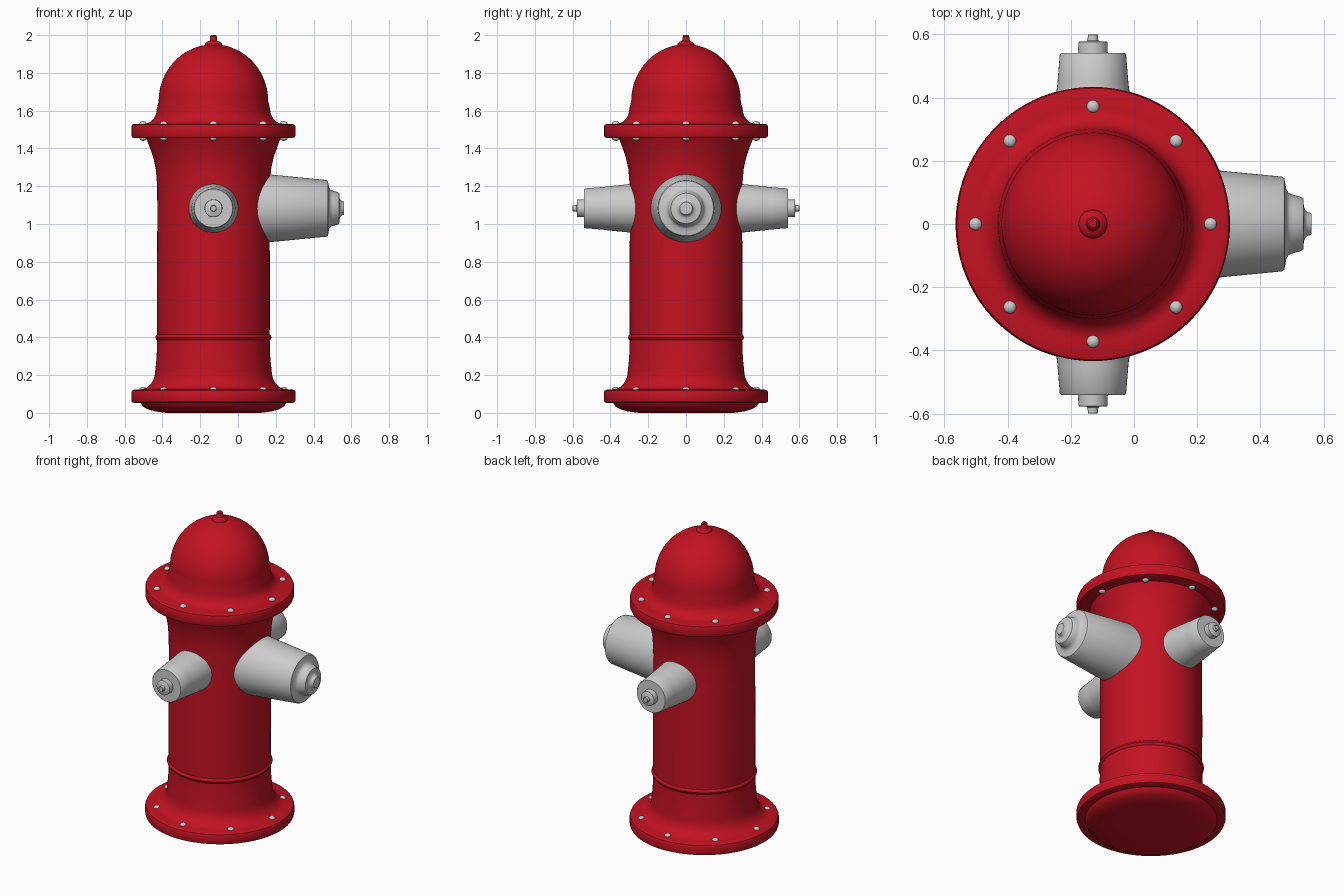
import bpy, bmesh
from math import pi, sin, cos, radians
from mathutils import Matrix, Vector

if "Cube" in bpy.data.objects:
    bpy.data.objects.remove(bpy.data.objects["Cube"])

CX = -0.13          # vertical axis of the hydrant
NOZZLE_Z = 1.083

red = bpy.data.materials.new("red_paint")
red.diffuse_color = (0.55, 0.006, 0.016, 1)
red.use_nodes = True
red.node_tree.nodes["Principled BSDF"].inputs["Base Color"].default_value = red.diffuse_color


def arc(cr, cz, rr, rz, a0, a1, n):
    """Elliptical arc of (radius, height) points, angles in degrees."""
    return [(cr + rr * cos(radians(a0 + (a1 - a0) * i / n)),
             cz + rz * sin(radians(a0 + (a1 - a0) * i / n))) for i in range(n + 1)]


def lathe(name, profile, sides, location, rotation=Matrix(), mat=None):
    """Revolve a (radius, height) profile that is capped at both ends."""
    bm = bmesh.new()
    rings = [[bm.verts.new((r * cos(2 * pi * i / sides), r * sin(2 * pi * i / sides), z))
              for i in range(sides)] for r, z in profile]
    for a, b in zip(rings, rings[1:]):
        for i in range(sides):
            j = (i + 1) % sides
            bm.faces.new((a[i], a[j], b[j], b[i]))
    bm.faces.new(rings[0][::-1])
    bm.faces.new(rings[-1])
    mesh = bpy.data.meshes.new(name)
    bm.to_mesh(mesh)
    bm.free()
    obj = bpy.data.objects.new(name, mesh)
    bpy.context.collection.objects.link(obj)
    obj.matrix_world = Matrix.Translation(location) @ rotation
    if mat:
        mesh.materials.append(mat)
    bpy.ops.object.select_all(action='DESELECT')
    obj.select_set(True)
    bpy.context.view_layer.objects.active = obj
    bpy.ops.object.shade_smooth_by_angle(angle=radians(35))
    return obj


# Barrel: rounded foot, base flange, flared skirt, ring and flared neck
barrel = [(0.25, 0.0), (0.31, 0.008), (0.35, 0.02), (0.375, 0.035), (0.385, 0.052)]
barrel += [(0.42, 0.052), (0.431, 0.057), (0.435, 0.067), (0.435, 0.108), (0.431, 0.118), (0.42, 0.123)]
barrel += arc(0.385, 0.225, 0.077, 0.10, 270, 180, 8)
barrel += [(0.301, 0.29), (0.298, 0.385), (0.304, 0.39), (0.308, 0.40), (0.304, 0.41), (0.298, 0.415),
           (0.299, 0.7), (0.297, 1.05), (0.298, 1.2), (0.305, 1.29), (0.318, 1.35),
           (0.335, 1.40), (0.35, 1.44), (0.36, 1.46)]
lathe("barrel", barrel, 96, (CX, 0, 0), mat=red)

# Bonnet: top flange, concave shoulder, dome and finial
bonnet = [(0.33, 1.455), (0.42, 1.455), (0.43, 1.459), (0.434, 1.469), (0.434, 1.515),
          (0.43, 1.526), (0.42, 1.53)]
bonnet += arc(0.37, 1.61, 0.07, 0.08, 270, 180, 8)
bonnet += arc(0, 1.65, 0.29, 0.301, 0, 81, 18)
bonnet += [(0.044, 1.955), (0.036, 1.964), (0.022, 1.969), (0.018, 1.975), (0.018, 1.993), (0.012, 2.0)]
lathe("bonnet", bonnet, 96, (CX, 0, 0), mat=red)

# Large outlet on the +x side (heights measured from the hydrant axis)
large = [(0.194, 0.15), (0.178, 0.31), (0.15, 0.598), (0.145, 0.606), (0.128, 0.609),
         (0.108, 0.613), (0.098, 0.62), (0.093, 0.632), (0.085, 0.66), (0.08, 0.666),
         (0.055, 0.668), (0.045, 0.672), (0.037, 0.68), (0.035, 0.69), (0.033, 0.692)]
lathe("large_outlet", large, 64, (CX, 0, NOZZLE_Z), Matrix.Rotation(pi / 2, 4, 'Y'))

# Two small outlets on the front and back
small = [(0.137, 0.15), (0.13, 0.28), (0.116, 0.42), (0.114, 0.43), (0.112, 0.45), (0.105, 0.536), (0.101, 0.541),
         (0.047, 0.541), (0.046, 0.576), (0.043, 0.578), (0.022, 0.578),
         (0.017, 0.581), (0.016, 0.598), (0.014, 0.6)]
for name, s in (("front_outlet", 1), ("back_outlet", -1)):
    lathe(name, small, 48, (CX, 0, NOZZLE_Z), Matrix.Rotation(s * pi / 2, 4, 'X'))

# Rounded bolt heads: on both flanges and under the top flange
head = [(0.02, -0.01)] + arc(0, 0, 0.02, 0.015, 0, 80, 5)
for label, z, flip in (("base", 0.123, 0), ("bonnet", 1.53, 0), ("under_bonnet", 1.455, pi)):
    for i in range(8):
        a = i * pi / 4
        lathe(f"{label}_bolt_{i + 1}", head, 16,
              Vector((CX + 0.372 * cos(a), 0.372 * sin(a), z)), Matrix.Rotation(flip, 4, 'X'))
